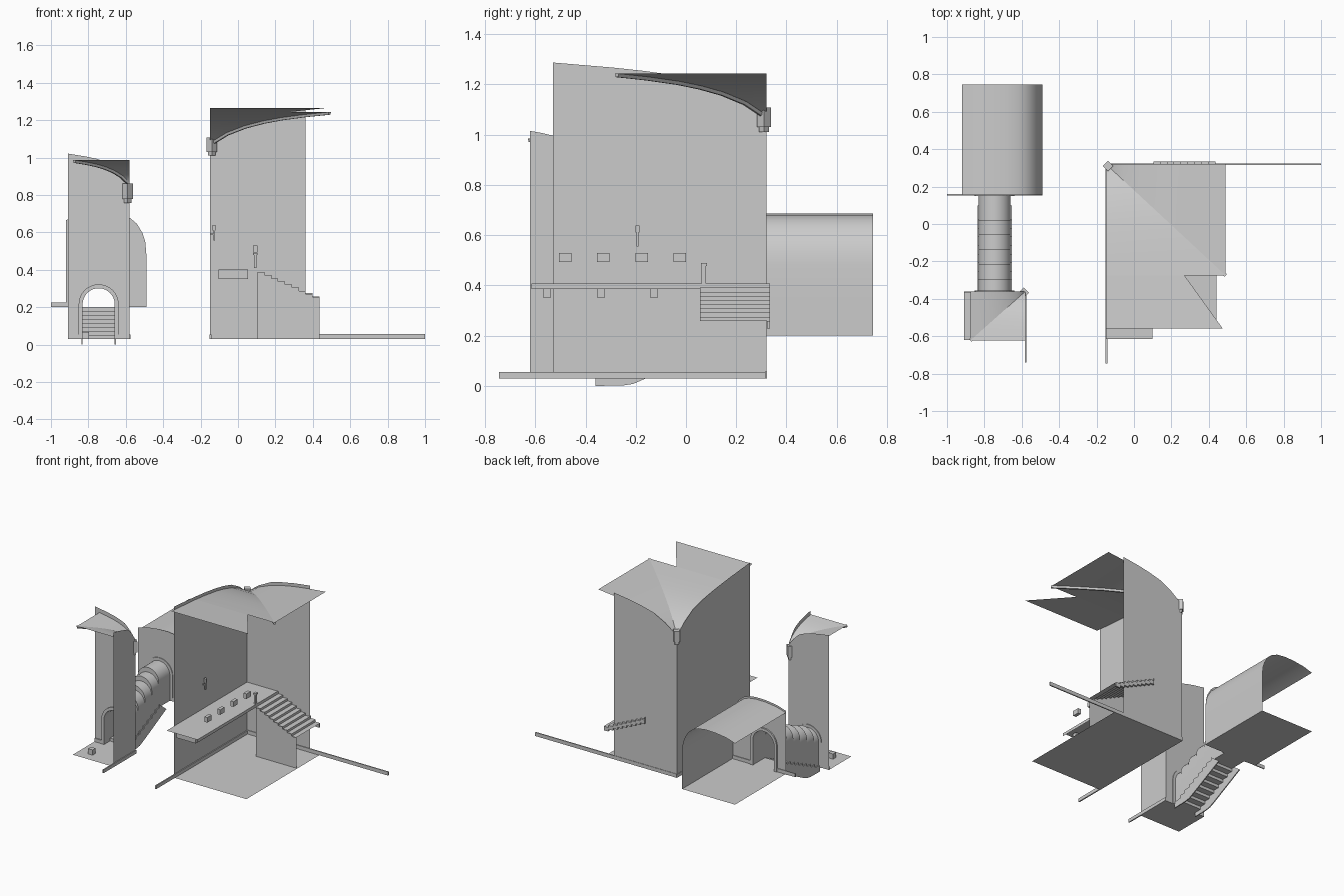
import bpy, math
from mathutils import Matrix, Vector

if "Cube" in bpy.data.objects:
    bpy.data.objects.remove(bpy.data.objects["Cube"])


def mesh(name, verts, faces, smooth=False):
    me = bpy.data.meshes.new(name)
    me.from_pydata([tuple(v) for v in verts], [], faces)
    me.update()
    ob = bpy.data.objects.new(name, me)
    bpy.context.scene.collection.objects.link(ob)
    if smooth:
        bpy.context.view_layer.objects.active = ob
        bpy.ops.object.select_all(action='DESELECT')
        ob.select_set(True)
        bpy.ops.object.shade_smooth_by_angle(angle=math.radians(35))
    return ob


def poly(name, verts):
    return mesh(name, verts, [range(len(verts))])


def loft(name, rows, flip=False, smooth=False, closed=False):
    n = len(rows[0])
    fs = []
    for i in range(len(rows) - 1):
        for j in range(n if closed else n - 1):
            k = (j + 1) % n
            f = (i * n + j, i * n + k, (i + 1) * n + k, (i + 1) * n + j)
            fs.append(f[::-1] if flip else f)
    if closed:
        fs += [tuple(range(n)), tuple(range((len(rows) - 1) * n, len(rows) * n))[::-1]]
    return mesh(name, [v for r in rows for v in r], fs, smooth)


def box(name, x0, x1, y0, y1, z0, z1, rot=0):
    c = Vector(((x0 + x1) / 2, (y0 + y1) / 2, 0))
    base = [Vector(p) for p in ((x0, y0, 0), (x1, y0, 0), (x1, y1, 0), (x0, y1, 0))]
    base = [Matrix.Rotation(rot, 3, 'Z') @ (p - c) + c for p in base]
    return loft(name, [[(p.x, p.y, z) for p in base] for z in (z0, z1)], closed=True, flip=True)


# vault height profile, t = 0 at the corner and 1 at the crossing
PROFILE = [(0, 0), (.04, .03), (.15, .073), (.3, .11), (.45, .135), (.6, .153), (.8, .17), (1, .183)]
WALL_END = [(1.2, .196), (1.44, .205)]


def height(t):
    pts = PROFILE + WALL_END
    for (a, u), (b, v) in zip(pts, pts[1:]):
        if t <= b:
            return u + (v - u) * (t - a) / (b - a)
    return pts[-1][1]


def vault(name, cx, cy, dx, dy, z0, s, tail=()):
    rows_a = [[(cx, cy + dy * t, z0 + s * h), (cx + dx * t, cy + dy * t, z0 + s * h)] for t, h in PROFILE]
    rows_b = [[(cx + dx * t, cy, z0 + s * h), (cx + dx * t, cy + dy * t, z0 + s * h)] for t, h in PROFILE]
    flip = dx > 0
    loft(name + "_side_web", rows_a, flip=flip, smooth=True)
    loft(name + "_back_web", rows_b, flip=not flip, smooth=True)
    if tail:
        poly(name + "_extension", tail)
    # groin rib
    w = Vector((-dy, dx)).normalized() * .01
    rib = []
    for t, h in PROFILE:
        x, y, z = cx + dx * t, cy + dy * t, z0 + s * h
        rib.append([(x + w.x, y + w.y, z), (x - w.x, y - w.y, z),
                    (x - w.x * .6, y - w.y * .6, z - .014), (x + w.x * .6, y + w.y * .6, z - .014)])
    loft(name + "_rib", rib, closed=True, flip=True)


def corbel(name, x, y, z0, z1):
    r = .02
    box(name, x - r, x + r, y - r, y + r, z0 + .02, z1, math.pi / 4)
    box(name + "_foot", x - .014, x + .014, y - .014, y + .014, z0, z0 + .02, math.pi / 4)


def wall_top(c, d, end, z):
    lim = (end - c) / d
    ts = [t for t, h in PROFILE if t < lim] + [lim]
    return [(c + d * t, z(t)) for t in ts]


# ---- main hall ----
FZ = .03
poly("hall_floor", [(-.15, -.53, FZ), (.44, -.53, FZ), (.44, .32, FZ), (-.15, .32, FZ)])
zt = lambda t: 1.06 + height(t) + .024 * min(1, t / .3)
top = wall_top(.32, -.61, -.53, zt)
poly("hall_left_wall", [(-.15, -.53, FZ), (-.15, .32, FZ)] + [(-.15, y, z) for y, z in top])
top = wall_top(-.15, .64, .36, zt)
poly("hall_back_wall", [(.36, .32, FZ), (-.15, .32, FZ)] + [(x, .32, z) for x, z in top])
vault("hall_vault", -.15, .32, .64, -.595, 1.06, 1,
      [(-.15, -.275, 1.243), (-.15, -.56, 1.265), (.475, -.56, 1.265), (.27, -.275, 1.243)])
corbel("hall_corbel", -.14, .31, 1.01, 1.108)
box("hall_left_baseboard", -.152, -.143, -.745, .32, FZ, .055)
box("hall_back_baseboard", -.15, 1, .315, .323, FZ, .057)

# balcony with brackets and posts
poly("balcony_floor", [(-.15, -.615, .408), (.1, -.615, .408), (.1, .32, .408), (-.15, .32, .408)])
poly("balcony_fascia", [(.1, -.615, .386), (.1, .32, .386), (.1, .32, .408), (.1, -.615, .408)])
for i, y in enumerate((-.553, -.338, -.127)):
    box(f"balcony_bracket_{i}", -.105, .053, y - .014, y + .014, .35, .4)
for i, y in enumerate((-.48, -.33, -.177, -.025)):
    box(f"balcony_block_{i}", .08, .104, y - .025, y + .025, .493, .53)
box("newel_post", .085, .1, .062, .08, .408, .478)
box("newel_cap", .081, .104, .059, .084, .478, .49)

# balcony stairs, running down along +x
N = 9
run, rise = .33 / N, .15 / N
steps = []
for i in range(N):
    steps += [(.105 + i * run, .408 - (i + 1) * rise), (.105 + (i + 1) * run, .408 - (i + 1) * rise)]
steps = [(.105, .408)] + steps
loft("balcony_stairs", [[(x, .055, z), (x, .325, z)] for x, z in steps], flip=True)
poly("stair_side_wall", [(.105, .06, FZ), (.435, .06, FZ)] + [(x, .06, z - .004) for x, z in steps[::-1]])
loft("stair_back_stringer", [[(x, y, z - d) for y, d in ((.322, .03), (.334, .03), (.334, 0), (.322, 0))]
                             for x, z in steps], closed=True)

# wall sconce
box("sconce_stem", -.132, -.124, -.198, -.19, .555, .62)
box("sconce_cup", -.136, -.12, -.202, -.186, .61, .638)
box("sconce_arm", -.15, -.124, -.197, -.191, .585, .593)

# ---- small tower ----
CX, R = -.745, .086


def arch(z, r=R, floor=None, n=16):
    pts = [(CX + r * math.cos(math.pi * i / n), z + r * math.sin(math.pi * i / n)) for i in range(n + 1)]
    return pts if floor is None else [(CX + r, floor)] + pts + [(CX - r, floor)]


def arch_trim(name, floor, y0, y1):
    a = arch(floor + .185, R, floor)
    b = arch(floor + .185, R + .021, floor)
    loft(name, [[(p[0], y0, p[1]), (q[0], y0, q[1]), (q[0], y1, q[1]), (p[0], y1, p[1])]
                for p, q in zip(a, b)], closed=True)


TZ = lambda t: .85 + .74 * height(t) + .03 * min(1, t / .3)
poly("tower_floor", [(-.91, -.62, FZ), (-.58, -.62, FZ), (-.58, -.36, FZ), (-.91, -.36, FZ)])
top = wall_top(-.58, -.295, -.91, TZ)
poly("tower_back_wall", [(p[0], -.36, p[1]) for p in
                         [(-.91, FZ)] + arch(.215, R, FZ)[::-1] + [(-.58, FZ)] + top])
top = wall_top(-.36, -.262, -.62, TZ)
poly("tower_right_wall", [(-.58, -.62, FZ), (-.58, -.36, FZ)] + [(-.58, y, z) for y, z in top])
vault("tower_vault", -.58, -.36, -.295, -.262, .85, .74)
corbel("tower_corbel", -.59, -.368, .758, .86)
arch_trim("tower_arch_trim", FZ, -.37, -.355)
box("tower_right_baseboard", -.582, -.574, -.74, -.36, FZ, .055)
box("tower_back_baseboard_right", -.638, -.58, -.368, -.36, FZ, .055)
box("tower_back_baseboard_left", -.91, -.852, -.368, -.36, FZ, .055)
box("tower_floor_block", -.835, -.797, -.55, -.515, FZ, .068)

# ---- stepped tunnel joining tower and upper room ----
path = [(-.36, .03)]
for i in range(5):
    y, z = -.3 + i * .08, .03 + i * .034
    path += [(y, z), (y, z + .034)]
path.append((.155, .2))
loft("tunnel_vault", [[(x, y, z) for x, z in arch(b + .185, R, b)] for y, b in path], smooth=True)
N = 8
steps = [(-.36, .03)]
for i in range(N):
    y, z = -.3 + i * .046, .03 + i * .17 / N
    steps += [(y, z), (y, z + .17 / N)]
steps.append((.155, .2))
loft("tunnel_stairs", [[(CX - R, y, z), (CX + R, y, z)] for y, z in steps], flip=True)
under = [(.1, .16), (-.16, .03), (-.21, .008), (-.25, .002), (-.36, 0)]
for side in (-1, 1):
    prof = [(y, z + .02) for y, z in steps if -.31 < y < .1] + under
    prof = [(-.36, .045)] + prof
    xs = (CX + side * R, CX + side * (R + .007))
    n = len(prof)
    mesh("tunnel_stringer_" + ("left" if side < 0 else "right"),
         [(x, y, z) for x in xs for y, z in prof],
         [range(n), range(2 * n - 1, n - 1, -1)] +
         [(i, (i + 1) % n, n + (i + 1) % n, n + i) for i in range(n)])

# ---- upper room ----
shell = [(-.49, .2), (-.49, .35), (-.49, .48), (-.496, .535), (-.51, .58), (-.54, .63), (-.575, .66),
         (-.62, .678), (-.68, .686), (-.76, .684), (-.85, .672), (-.92, .65)]
poly("room_floor", [(-.92, .155, .2), (-.49, .155, .2), (-.49, .745, .2), (-.92, .745, .2)])
loft("room_vault", [[(x, y, z) for x, z in shell] for y in (.155, .745)], smooth=True)
poly("room_front_wall", [(p[0], .155, p[1]) for p in
                         [(-.92, .2)] + arch(.385, R, .2)[::-1] + shell[:3] +
                         [(x, z + .015) for x, z in shell[3:]]])
arch_trim("room_arch_trim", .2, .15, .165)
box("room_baseboard_left", -1, -.852, .153, .16, .2, .225)
box("room_baseboard_right", -.638, -.49, .153, .16, .2, .225)
